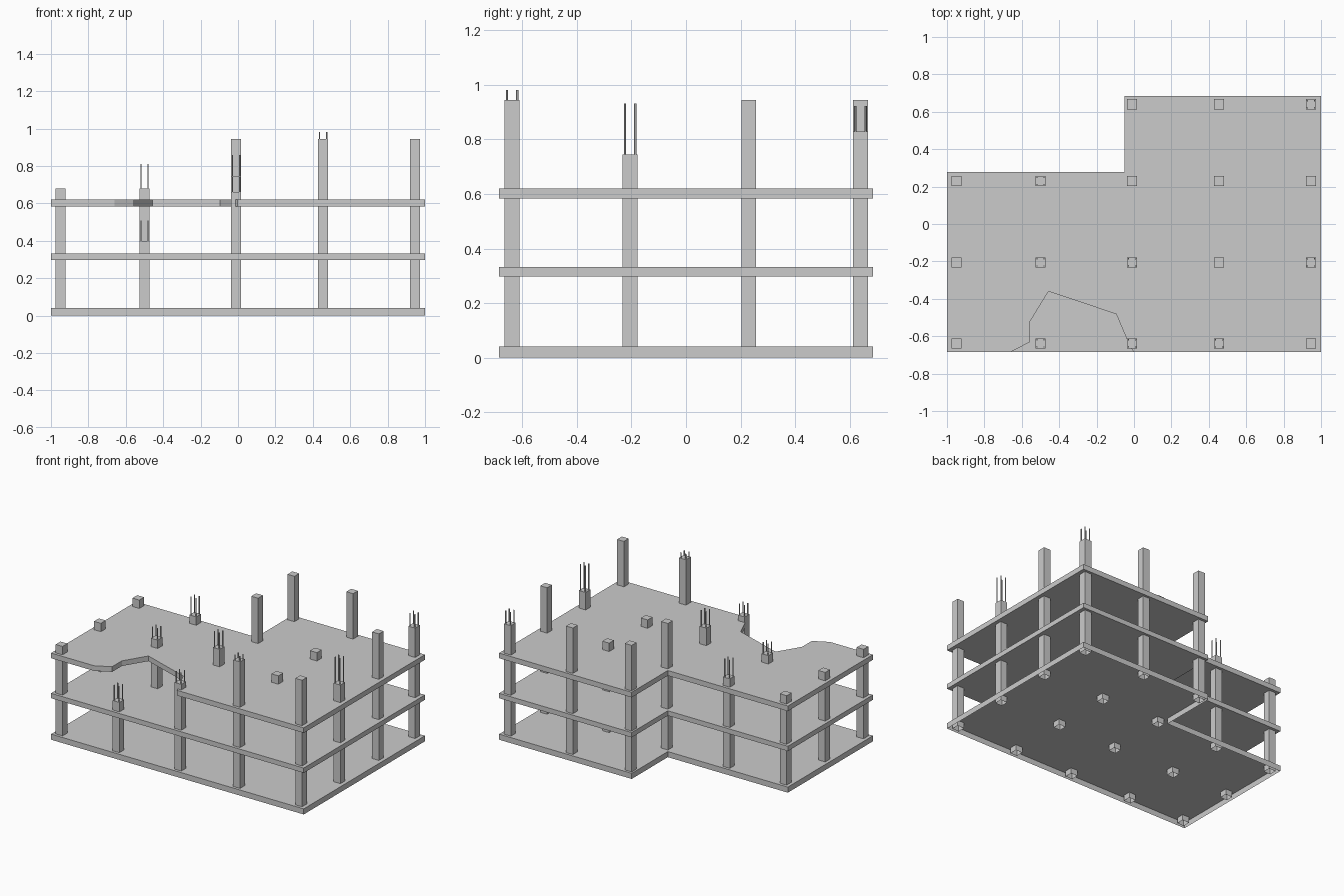
import bpy, bmesh
from mathutils import Matrix

if "Cube" in bpy.data.objects:
    bpy.data.objects.remove(bpy.data.objects["Cube"])


def finish(bm, name):
    bmesh.ops.recalc_face_normals(bm, faces=bm.faces[:])
    # the underside at ground level is left open
    low = [f for f in bm.faces if all(v.co.z < 1e-4 for v in f.verts)]
    bmesh.ops.delete(bm, geom=low, context='FACES_ONLY')
    mesh = bpy.data.meshes.new(name)
    bm.to_mesh(mesh)
    bm.free()
    bpy.context.collection.objects.link(bpy.data.objects.new(name, mesh))


def slab(name, outline, z0, z1):
    bm = bmesh.new()
    face = bm.faces.new([bm.verts.new((x, y, z0)) for x, y in outline])
    ext = bmesh.ops.extrude_face_region(bm, geom=[face], use_keep_orig=True)
    top = [v for v in ext['geom'] if isinstance(v, bmesh.types.BMVert)]
    bmesh.ops.translate(bm, verts=top, vec=(0, 0, z1 - z0))
    finish(bm, name)


def box(bm, x, y, half, z0, z1):
    m = Matrix.Translation((x, y, (z0 + z1) / 2)) @ Matrix.Diagonal((2 * half, 2 * half, z1 - z0, 1))
    bmesh.ops.create_cube(bm, size=1, matrix=m)


def column(name, x, y, top, bar_top):
    bm = bmesh.new()
    box(bm, x, y, 0.027, 0, top)
    finish(bm, name)
    if not bar_top:
        return
    # four reinforcing bars sticking out of the broken top
    bm = bmesh.new()
    for i in (-1, 1):
        for j in (-1, 1):
            m = Matrix.Translation((x + i * 0.019, y + j * 0.019, (top + bar_top) / 2 - 0.01))
            bmesh.ops.create_cone(bm, cap_ends=True, segments=6, radius1=0.004, radius2=0.004,
                                  depth=bar_top - top + 0.02, matrix=m)
    finish(bm, name + "_rebar")


# L-shaped floor slabs, the top one with a broken front edge
rest = [(1, -0.685), (1, 0.685), (-0.05, 0.685), (-0.05, 0.277), (-1, 0.277), (-1, -0.685)]
broken = [(-0.66, -0.685), (-0.555, -0.63), (-0.555, -0.52), (-0.457, -0.36),
          (-0.095, -0.482), (-0.03, -0.635), (-0.002, -0.685)]
slab("ground_slab", rest, 0, 0.04)
slab("middle_slab", rest, 0.297, 0.332)
slab("top_slab", rest + broken, 0.583, 0.62)

# column grid: (top of concrete, top of bars or 0), rows from front to back
FULL, STUB = (0.945, 0), (0.68, 0)
xs = (-0.95, -0.5, -0.01, 0.455, 0.946)
rows = {
    -0.638: (STUB, (0.40, 0.51), (0.66, 0.74), (0.945, 0.982), FULL),
    -0.205: (STUB, (0.68, 0.76), (0.745, 0.86), STUB, (0.745, 0.932)),
    0.23: (STUB, (0.68, 0.81), FULL, STUB, FULL),
    0.64: (None, None, FULL, FULL, (0.83, 0.923)),
}
for r, (y, cols) in enumerate(rows.items(), 1):
    for c, (x, spec) in enumerate(zip(xs, cols), 1):
        if spec:
            column(f"column_row{r}_{c}", x, y, *spec)
